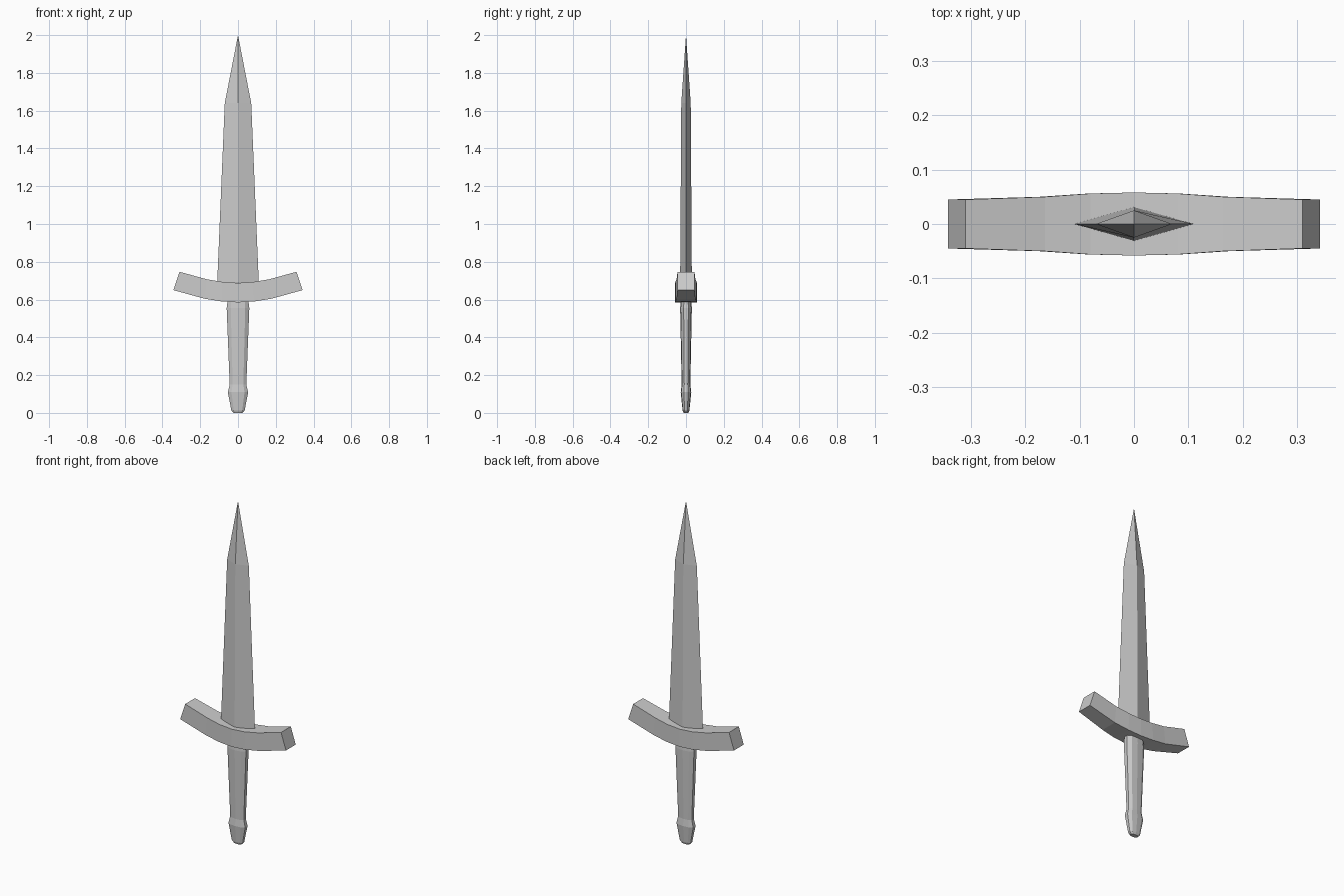
import bpy, bmesh

cube = bpy.data.objects.get("Cube")
if cube:
    bpy.data.objects.remove(cube, do_unlink=True)

steel = bpy.data.materials.new("grey")
GREY = (0.6, 0.6, 0.6, 1)
steel.diffuse_color = GREY
steel.use_nodes = True
steel.node_tree.nodes["Principled BSDF"].inputs["Base Color"].default_value = GREY


def loft(name, rings, tip=None):
    """Skin equal-length rings of points, capped or closed to a tip."""
    bm = bmesh.new()
    loops = [[bm.verts.new(p) for p in ring] for ring in rings]
    n = len(loops[0])
    for a, b in zip(loops, loops[1:]):
        for i in range(n):
            j = (i + 1) % n
            bm.faces.new((a[i], a[j], b[j], b[i]))
    bm.faces.new(loops[0])
    if tip:
        top = bm.verts.new(tip)
        for i in range(n):
            bm.faces.new((loops[-1][i], loops[-1][(i + 1) % n], top))
    else:
        bm.faces.new(loops[-1])
    bmesh.ops.recalc_face_normals(bm, faces=bm.faces)
    mesh = bpy.data.meshes.new(name)
    bm.to_mesh(mesh)
    bm.free()
    mesh.materials.append(steel)
    obj = bpy.data.objects.new(name, mesh)
    bpy.context.collection.objects.link(obj)
    return obj


# Blade: diamond section, tapering and then drawn to a point
def diamond(w, d, z):
    return [(w, 0, z), (0, d, z), (-w, 0, z), (0, -d, z)]


loft("blade", [diamond(0.11, 0.031, 0.69), diamond(0.07, 0.025, 1.64)], (0, 0, 2))

# Crossguard: upswept bar, thicker in the middle
# top x, top z, bottom x, bottom z, half depth
half = [(0, 0.688, 0, 0.585, 0.058), (0.08, 0.693, 0.085, 0.59, 0.056),
        (0.164, 0.707, 0.175, 0.604, 0.05), (0.31, 0.747, 0.342, 0.65, 0.045)]
stations = [(-a, b, -c, d, e) for a, b, c, d, e in reversed(half[1:])] + half
loft("crossguard", [[(tx, -d, tz), (tx, d, tz), (bx, d, bz), (bx, -d, bz)]
                    for tx, tz, bx, bz, d in stations])

# Grip: flattened chamfered section with a faint central ridge and flared pommel
def grip_ring(z, w, d):
    quarter = [(w, 0.4 * d), (0.64 * w, 0.88 * d), (0, d)]
    back = quarter + [(-x, y) for x, y in quarter[1::-1]]
    return [(x, y, z) for x, y in back] + [(-x, -y, z) for x, y in back]


loft("grip", [grip_ring(*s) for s in (
    (0, 0.024, 0.013), (0.012, 0.035, 0.018), (0.11, 0.054, 0.028),
    (0.15, 0.044, 0.023), (0.555, 0.06, 0.031), (0.6, 0.054, 0.028))])
